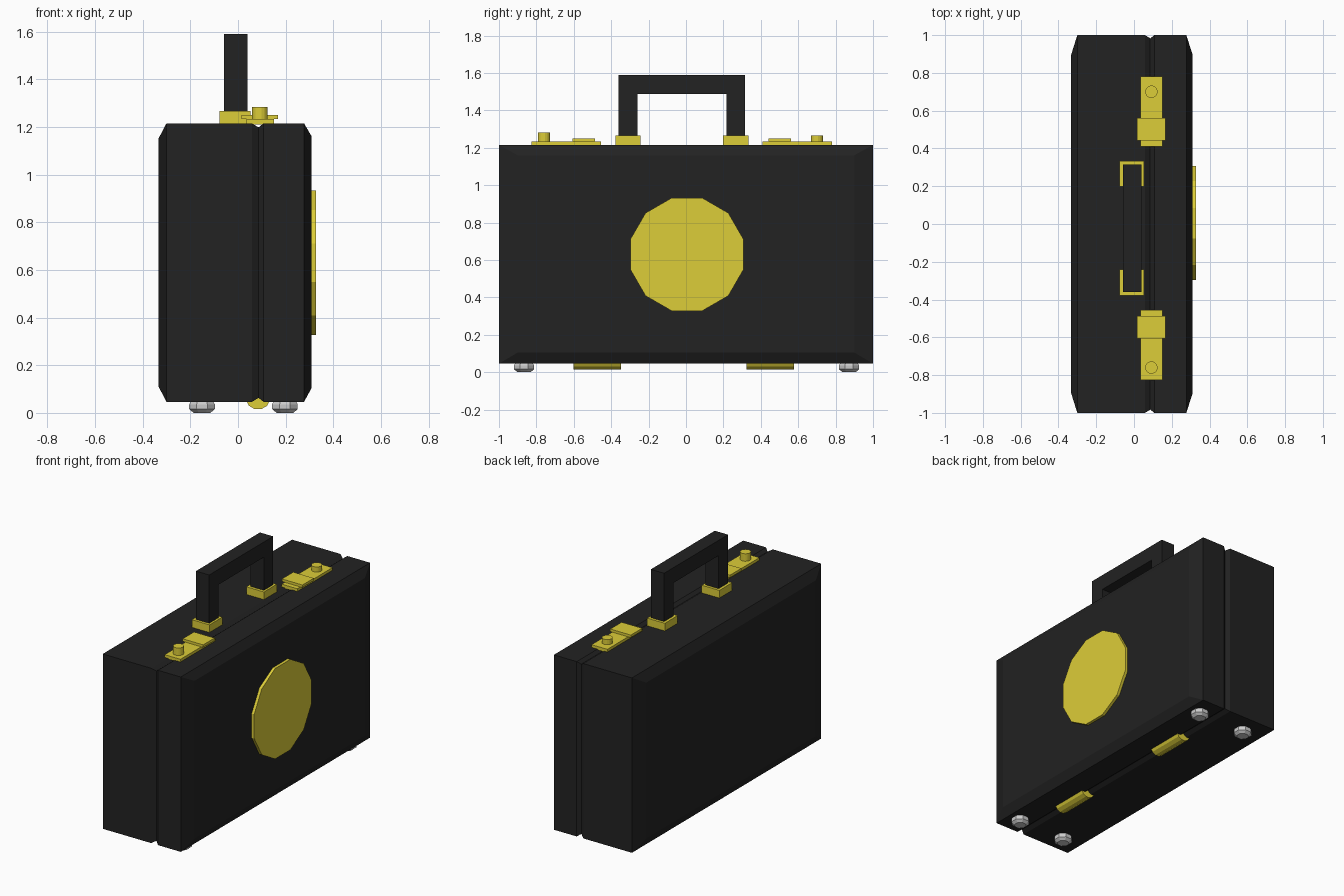
import bpy, bmesh
from math import pi, cos, sin

if "Cube" in bpy.data.objects:
    bpy.data.objects.remove(bpy.data.objects["Cube"])


def material(name, rgb):
    m = bpy.data.materials.new(name)
    m.diffuse_color = (*rgb, 1)
    m.use_nodes = True
    m.node_tree.nodes["Principled BSDF"].inputs["Base Color"].default_value = m.diffuse_color
    return m


BLACK = material("black_leather", (0.016, 0.016, 0.016))
BRASS = material("brass", (0.72, 0.61, 0.04))


def loft(name, rings, mat=None):
    """Skin a list of equal-length point loops and cap both ends."""
    bm = bmesh.new()
    loops = [[bm.verts.new(p) for p in ring] for ring in rings]
    n = len(loops[0])
    for a, b in zip(loops, loops[1:]):
        for i in range(n):
            j = (i + 1) % n
            bm.faces.new((a[i], a[j], b[j], b[i]))
    bm.faces.new(loops[0])
    bm.faces.new(loops[-1])
    bmesh.ops.recalc_face_normals(bm, faces=bm.faces)
    me = bpy.data.meshes.new(name)
    bm.to_mesh(me)
    bm.free()
    ob = bpy.data.objects.new(name, me)
    bpy.context.collection.objects.link(ob)
    if mat:
        me.materials.append(mat)
    return ob


def box(name, x, y, z, mat):
    return loft(name, [[(x[0], y[0], h), (x[1], y[0], h),
                        (x[1], y[1], h), (x[0], y[1], h)] for h in z], mat)


def circle(n, r):
    return [(r * cos(2 * pi * (i + 0.5) / n), r * sin(2 * pi * (i + 0.5) / n))
            for i in range(n)]


def turned(name, n, cx, cy, profile, mat=None):
    """Upright turned part from (radius, z) pairs."""
    return loft(name, [[(cx + u, cy + v, z) for u, v in circle(n, r)]
                       for r, z in profile], mat)


def along(name, axis, n, r, centre, span, mat):
    """Prism lying along the x or y axis."""
    rings = []
    for s in span:
        if axis == "x":
            rings.append([(s, centre[0] + u, centre[1] + v) for u, v in circle(n, r)])
        else:
            rings.append([(centre[0] + u, s, centre[1] + v) for u, v in circle(n, r)])
    return loft(name, rings, mat)


# Case body: bevelled outer faces and a V groove where the lid meets the base
sections = [(-0.333, 0.895, 0.11, 1.152), (-0.30, 1.0, 0.046, 1.215),
            (0.058, 1.0, 0.046, 1.215), (0.086, 0.983, 0.063, 1.198),
            (0.108, 1.0, 0.046, 1.215), (0.277, 1.0, 0.046, 1.215),
            (0.309, 0.90, 0.105, 1.16)]
loft("case_body", [[(x, -h, a), (x, h, a), (x, h, b), (x, -h, b)]
                   for x, h, a, b in sections], BLACK)

# Twelve-sided plate on the side
along("side_disc", "x", 12, 0.313, (0.005, 0.63), (0.30, 0.328), BRASS)

# Handle: square arch
arch = [(-0.36, 1.21), (-0.36, 1.589), (0.316, 1.589), (0.316, 1.21),
        (0.217, 1.21), (0.217, 1.487), (-0.26, 1.487), (-0.26, 1.21)]
loft("handle", [[(x, y, z) for y, z in arch] for x in (-0.059, 0.039)], BLACK)

for side, s in (("front", -1), ("back", 1)):
    def span(a, b, c=-0.022):
        return sorted((c + s * a, c + s * b))

    # Handle mount
    box(f"{side}_handle_mount", (-0.077, 0.053), span(0.22, 0.356),
        (1.21, 1.266), BRASS)
    # Latch plate, slider and button
    box(f"{side}_latch_plate", (0.035, 0.152), span(0.432, 0.803),
        (1.21, 1.233), BRASS)
    box(f"{side}_latch_slider", (0.015, 0.167), span(0.464, 0.584),
        (1.233, 1.25), BRASS)
    turned(f"{side}_latch_button", 16, 0.092, -0.03 + s * 0.73,
           [(0.033, 1.23), (0.033, 1.283 if s < 0 else 1.267)], BRASS)
    # Hinge barrel under the groove
    along(f"{side}_hinge", "y", 12, 0.053, (0.084, 0.067),
          span(0.335, 0.59, -0.012), BRASS)
    # Feet
    for where, x in (("left", -0.151), ("right", 0.197)):
        turned(f"{side}_{where}_foot", 8, x, 0.003 + s * 0.869,
               [(0.038, 0.0), (0.058, 0.016), (0.058, 0.036), (0.05, 0.05)])
